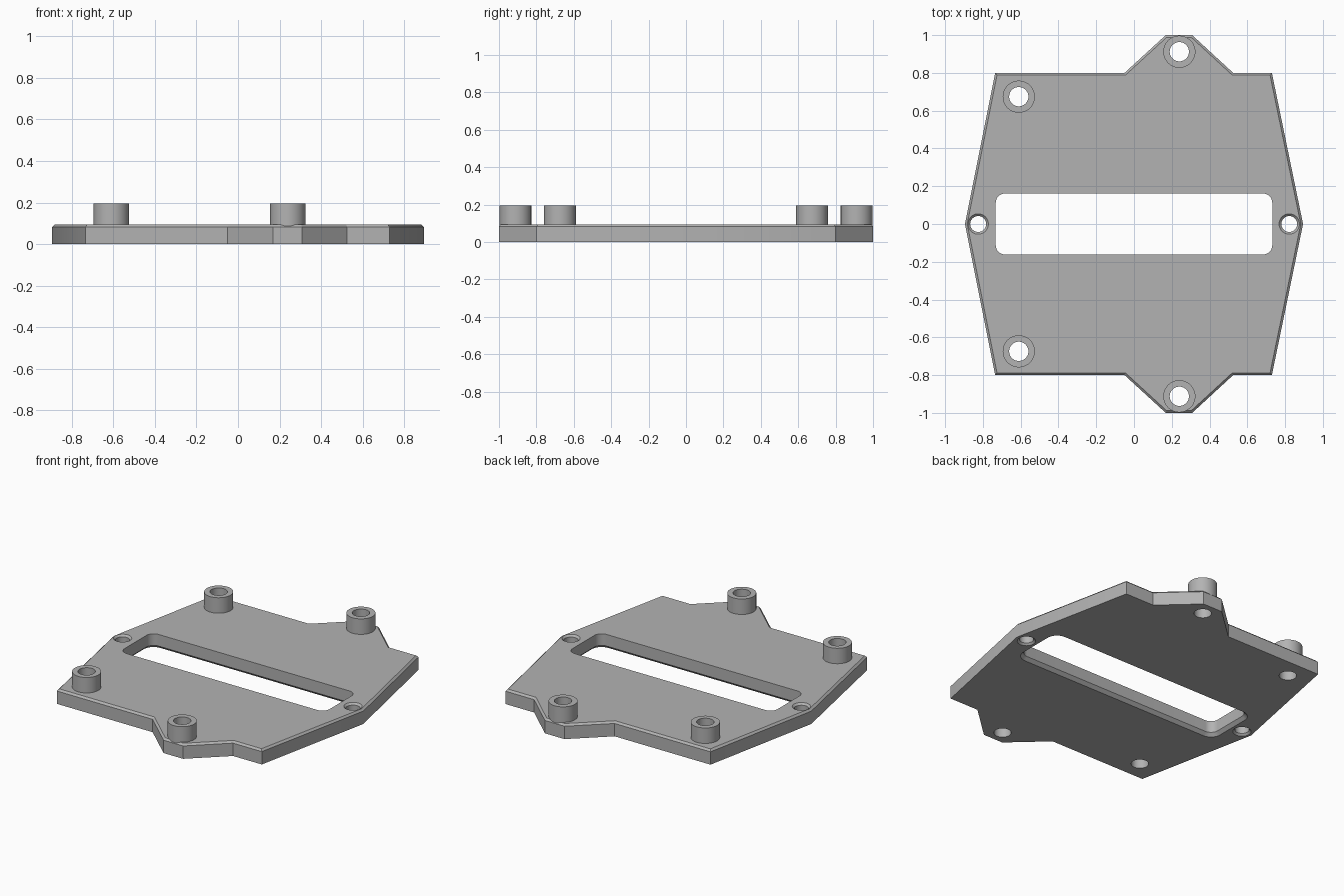
import bpy, bmesh
from math import cos, sin, pi

if "Cube" in bpy.data.objects:
    bpy.data.objects.remove(bpy.data.objects["Cube"], do_unlink=True)

T = 0.095         # plate thickness
TOP = 0.195       # boss top
C = 0.012         # chamfer size

grey = bpy.data.materials.new("plain grey")
grey.use_nodes = True
grey.diffuse_color = (0.45, 0.45, 0.45, 1)
grey.node_tree.nodes["Principled BSDF"].inputs["Base Color"].default_value = grey.diffuse_color


def finish(name, bm):
    bmesh.ops.recalc_face_normals(bm, faces=bm.faces)
    mesh = bpy.data.meshes.new(name)
    bm.to_mesh(mesh)
    bm.free()
    mesh.materials.append(grey)
    obj = bpy.data.objects.new(name, mesh)
    bpy.context.collection.objects.link(obj)
    return obj


def loft(name, rings, closed=False):
    """Skin stacked rings of points; cap the ends or join last to first."""
    bm = bmesh.new()
    loops = [[bm.verts.new(p) for p in r] for r in rings]
    pairs = list(zip(loops, loops[1:]))
    if closed:
        pairs.append((loops[-1], loops[0]))
    else:
        bm.faces.new(loops[0])
        bm.faces.new(loops[-1])
    for a, b in pairs:
        for i in range(len(a)):
            j = (i + 1) % len(a)
            bm.faces.new((a[i], a[j], b[j], b[i]))
    return finish(name, bm)


def circle(x, y, r, z, n=48):
    return [(x + r * cos(2 * pi * i / n), y + r * sin(2 * pi * i / n), z) for i in range(n)]


def rounded_rect(hx, hy, r, z, steps=8):
    pts = []
    for k, (sx, sy) in enumerate([(1, 1), (-1, 1), (-1, -1), (1, -1)]):
        for i in range(steps + 1):
            a = (k + i / steps) * pi / 2
            pts.append((sx * (hx - r) + r * cos(a), sy * (hy - r) + r * sin(a), z))
    return pts


def smooth(obj):
    bpy.ops.object.select_all(action='DESELECT')
    obj.select_set(True)
    bpy.context.view_layer.objects.active = obj
    bpy.ops.object.shade_smooth_by_angle(angle=0.5)


def cut(target, cutter):
    cutter.hide_render = True
    mod = target.modifiers.new("cut", 'BOOLEAN')
    mod.operation, mod.solver, mod.object = 'DIFFERENCE', 'EXACT', cutter
    bpy.context.view_layer.objects.active = target
    bpy.ops.object.modifier_apply(modifier=mod.name)
    bpy.data.objects.remove(cutter, do_unlink=True)


# Plate: half outline mirrored front to back, with a chamfered top rim
half = [(0.895, 0), (0.73, 0.8), (0.525, 0.8), (0.308, 1), (0.168, 1),
        (-0.05, 0.8), (-0.735, 0.8), (-0.895, 0)]
outline = half + [(x, -y) for x, y in half[-2:0:-1]]
bm = bmesh.new()
base = bm.faces.new([bm.verts.new((x, y, 0)) for x, y in outline])
ext = bmesh.ops.extrude_face_region(bm, geom=[base])["geom"]
for v in ext:
    if isinstance(v, bmesh.types.BMVert):
        v.co.z = T
bmesh.ops.recalc_face_normals(bm, faces=bm.faces)
rim = [e for e in bm.edges if all(v.co.z > T / 2 for v in e.verts)]
bmesh.ops.bevel(bm, geom=rim, offset=C, segments=1, affect='EDGES')
plate = finish("base_plate", bm)

# Central slot, chamfered underneath
flare = 0.02
cut(plate, loft("slot_cutter", [
    rounded_rect(0.732 + 2 * flare, 0.162 + 2 * flare, 0.05 + 2 * flare, -flare),
    rounded_rect(0.732, 0.162, 0.05, flare),
    rounded_rect(0.732, 0.162, 0.05, T + flare)]))

# Side screw holes, chamfered at both ends
for x in (-0.825, 0.822):
    cut(plate, loft("screw_cutter", [
        circle(x, 0, 0.042 + 2 * C, -C), circle(x, 0, 0.042, C),
        circle(x, 0, 0.042, T - C), circle(x, 0, 0.042 + 2 * C, T + C)]))

# Standoff bosses with through holes
bosses = {"side": (-0.61, 0.674), "tab": (0.24, 0.912)}
for label, (x, y) in bosses.items():
    for end, s in (("back", 1), ("front", -1)):
        cut(plate, loft("boss_cutter", [circle(x, s * y, 0.051, -0.1),
                                        circle(x, s * y, 0.051, 0.2)]))
        smooth(loft(f"{label}_boss_{end}", [
            circle(x, s * y, 0.085, T - C), circle(x, s * y, 0.085, TOP),
            circle(x, s * y, 0.051, TOP), circle(x, s * y, 0.051, T - C)], closed=True))
smooth(plate)
